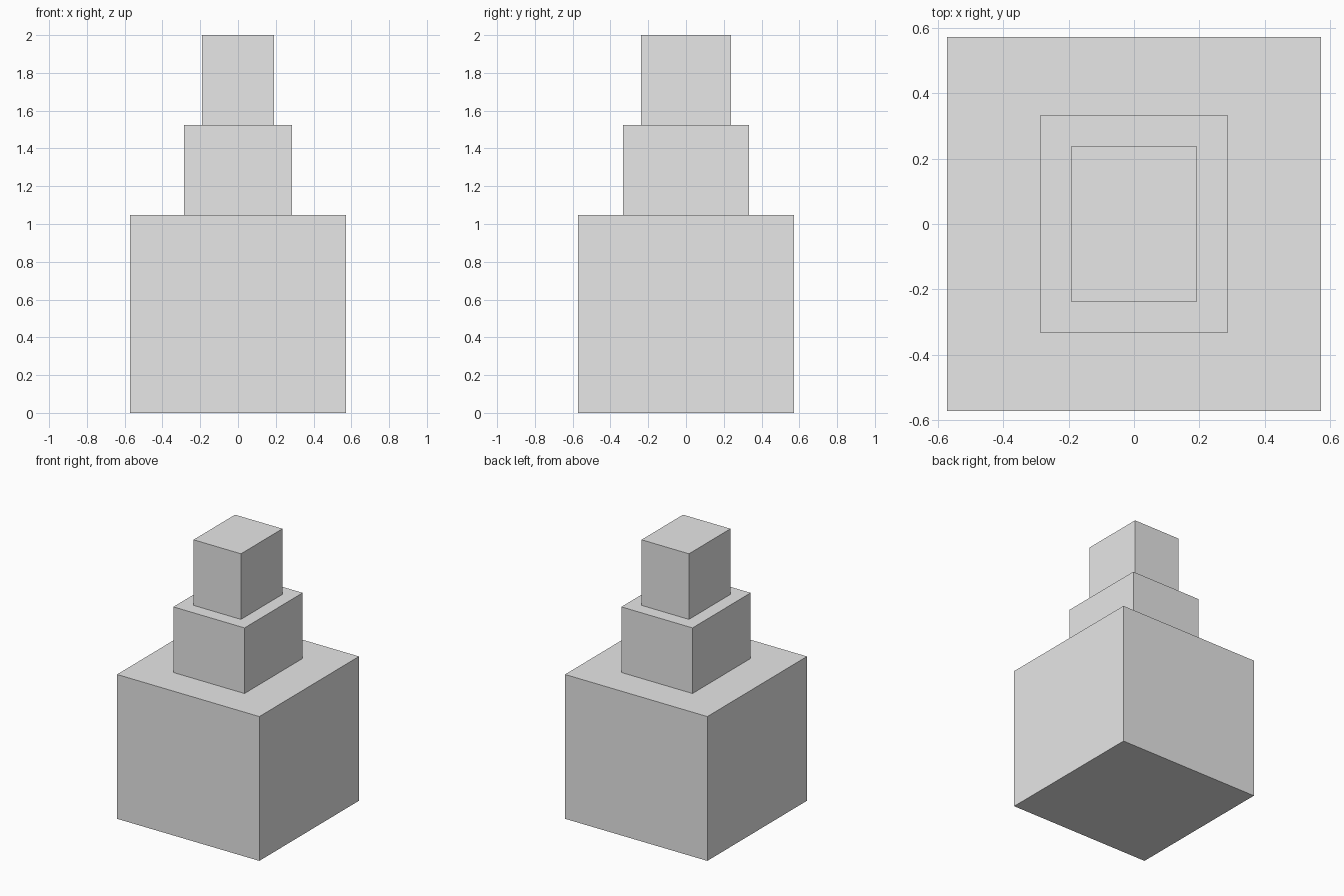
import bpy

default_cube = bpy.data.objects.get("Cube")
if default_cube:
    bpy.data.objects.remove(default_cube, do_unlink=True)

UNIT = 2 / 21  # the stack is 21 modules tall

grey = bpy.data.materials.new("light_grey")
grey.use_nodes = True
grey.diffuse_color = (0.8, 0.8, 0.8, 1)
grey.node_tree.nodes["Principled BSDF"].inputs["Base Color"].default_value = (0.8, 0.8, 0.8, 1)


def block(name, width, depth, height, bottom):
    """Add a box, sized in modules, resting at the given height."""
    bpy.ops.mesh.primitive_cube_add(size=1, location=(0, 0, (bottom + height / 2) * UNIT))
    obj = bpy.context.object
    obj.name = name
    obj.scale = (width * UNIT, depth * UNIT, height * UNIT)
    bpy.ops.object.transform_apply(location=False, rotation=False, scale=True)
    obj.data.materials.append(grey)
    return bottom + height


# Three tiers stacked from the ground up
level = block("base_block", 12, 12, 11, 0)
level = block("middle_block", 6, 7, 5, level)
block("top_block", 4, 5, 5, level)
